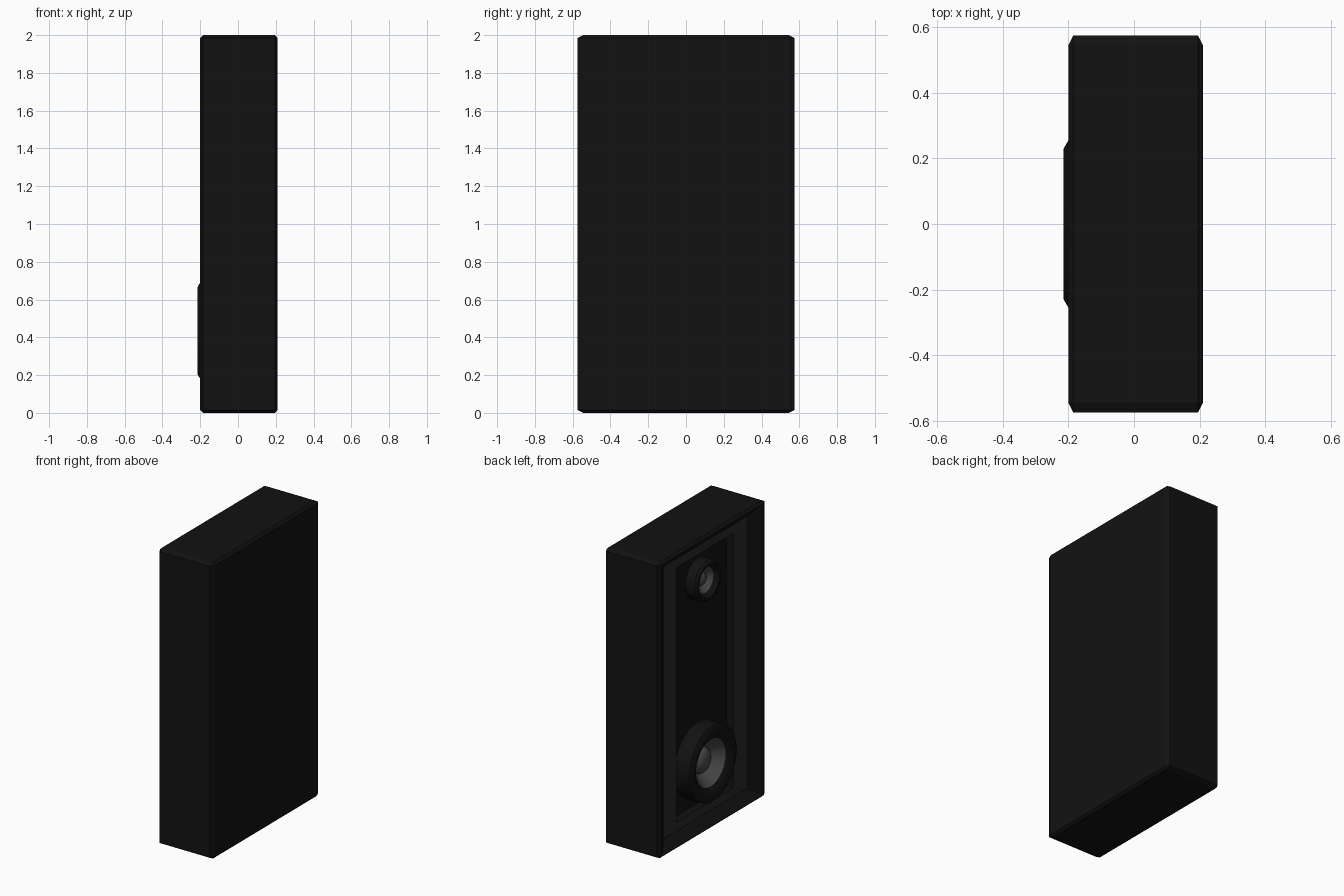
import bpy, bmesh, math

if "Cube" in bpy.data.objects:
    bpy.data.objects.remove(bpy.data.objects["Cube"])


def material(name, v):
    m = bpy.data.materials.new(name)
    m.diffuse_color = (v, v, v, 1)
    m.use_nodes = True
    m.node_tree.nodes["Principled BSDF"].inputs["Base Color"].default_value = m.diffuse_color
    return m


black = material("black", 0.006)
grey = material("dark_grey", 0.022)
cone_grey = material("cone_grey", 0.07)


def finish(name, bm, mat, smooth=False):
    bmesh.ops.remove_doubles(bm, verts=bm.verts, dist=1e-5)
    bmesh.ops.recalc_face_normals(bm, faces=bm.faces)
    me = bpy.data.meshes.new(name)
    bm.to_mesh(me)
    bm.free()
    me.materials.append(mat)
    ob = bpy.data.objects.new(name, me)
    bpy.context.collection.objects.link(ob)
    if smooth:
        bpy.ops.object.select_all(action='DESELECT')
        ob.select_set(True)
        bpy.context.view_layer.objects.active = ob
        bpy.ops.object.shade_smooth_by_angle(angle=math.radians(35))
    return ob


def loft(name, loops, mat, cap_first=False, cap_last=False):
    """Bridge rings of points, optionally closing the ends."""
    bm = bmesh.new()
    rings = [[bm.verts.new(p) for p in lp] for lp in loops]
    n = len(rings[0])
    for a, b in zip(rings, rings[1:]):
        for i in range(n):
            j = (i + 1) % n
            bm.faces.new((a[i], a[j], b[j], b[i]))
    if cap_first:
        bm.faces.new(rings[0])
    if cap_last:
        bm.faces.new(rings[-1])
    bmesh.ops.dissolve_degenerate(bm, dist=1e-5, edges=bm.edges)
    return finish(name, bm, mat)


def rect(x, hy, hz, c=0.0):
    """Upright rectangle around z = 1 with corners cut (y cut is twice z cut)."""
    pts = []
    for sy, sz in ((1, 1), (-1, 1), (-1, -1), (1, -1)):
        a = (x, sy * hy, 1 + sz * (hz - c))
        b = (x, sy * (hy - 2 * c), 1 + sz * hz)
        pts += [a, b] if sy * sz > 0 else [b, a]
    return pts


def lathe(name, profile, y, z, mat, seg=32):
    """Spin (x, radius) points around an axis along x."""
    bm = bmesh.new()
    vs = [bm.verts.new((x, r, 0)) for x, r in profile]
    es = [bm.edges.new(p) for p in zip(vs, vs[1:])]
    bmesh.ops.spin(bm, geom=vs + es, cent=(0, 0, 0), axis=(1, 0, 0),
                   angle=2 * math.pi, steps=seg)
    bmesh.ops.translate(bm, verts=bm.verts, vec=(0, y, z))
    return finish(name, bm, mat, True)


# cabinet: chamfered box with a sloping rim round the open front (-x)
loft("cabinet", [rect(0.21, 0.545, 0.985), rect(0.195, 0.575, 1.0, 0.015),
                 rect(-0.185, 0.575, 1.0, 0.015), rect(-0.2, 0.545, 0.985),
                 rect(-0.143, 0.44, 0.92)], black, cap_first=True)

# flat trim frame inside the rim
loft("trim_frame", [rect(-0.143, 0.44, 0.92), rect(-0.143, 0.305, 0.86)], grey)

# recessed baffle with its side walls
loft("baffle", [rect(-0.143, 0.305, 0.86), rect(-0.09, 0.305, 0.86)], black,
     cap_last=True)


def driver(name, z, r, front):
    # bevelled surround ring
    b = 0.1 * r
    lathe(name + "_ring", [(-0.09, r), (front + 0.015, r), (front, r - b),
                           (front, r * 0.8), (front + 0.03, r * 0.62),
                           (-0.09, r * 0.62)], 0, z, black)
    # cone sloping back from the ring
    lathe(name + "_cone", [(front + 0.03, r * 0.62), (-0.11, r * 0.35),
                           (-0.11, 0)], 0, z, cone_grey)
    # domed dust cap
    d = r * 0.34
    dome = [(-0.11 - 0.6 * d * math.sin(t), d * math.cos(t))
            for t in (i * math.pi / 10 for i in range(6))]
    lathe(name + "_dust_cap", dome, 0, z, cone_grey)


driver("woofer", 0.435, 0.255, -0.215)
driver("tweeter", 1.66, 0.137, -0.175)
